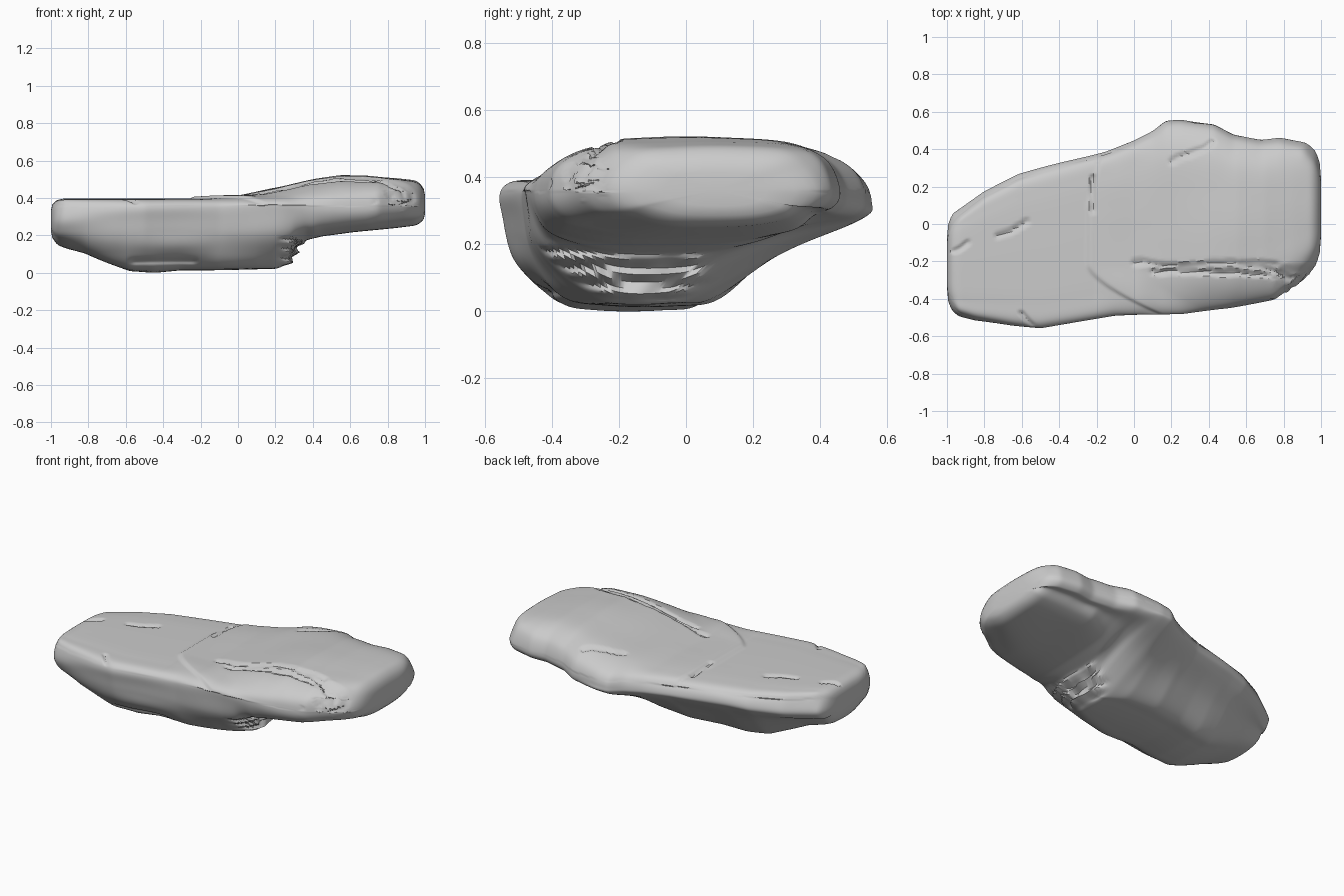
import bpy, bmesh, math
from mathutils import Vector, noise

if "Cube" in bpy.data.objects:
    bpy.data.objects.remove(bpy.data.objects["Cube"])

# Longitudinal profiles, each a short list of (x, value)
FRONT = [(-1, -.41), (-.98, -.45), (-.94, -.485), (-.85, -.51), (-.65, -.54), (-.5, -.553), (-.3, -.52),
         (-.1, -.485), (.25, -.475), (.5, -.445), (.75, -.40), (.82, -.35), (.9, -.30), (.97, -.22), (1, -.15)]
BACK = [(-1, 0), (-.98, .05), (-.93, .085), (-.8, .18), (-.62, .27), (-.4, .33), (-.15, .395), (0, .45),
        (.1, .50), (.17, .555), (.25, .56), (.43, .54), (.53, .485), (.68, .455), (.78, .467), (.92, .44),
        (.97, .40), (1, .33)]
TOP = [(-1, .36), (-.98, .385), (-.94, .397), (-.2, .397), (0, .412), (.2, .455), (.4, .497), (.55, .52),
       (.7, .52), (.85, .505), (.95, .49), (.98, .47), (1, .44)]
BOTTOM = [(-1, .20), (-.97, .155), (-.92, .135), (-.82, .11), (-.7, .06), (-.58, .012), (-.45, .003),
          (-.3, .018), (.2, .024), (.26, .045), (.285, .07), (.31, .13), (.36, .175), (.45, .20), (.6, .22),
          (.8, .24), (.95, .255), (.98, .27), (1, .29)]
BASE_F = [(-1, -.34), (-.8, -.40), (-.5, -.36), (-.1, -.34), (.1, -.29), (.27, -.22), (.4, -.33), (.7, -.30),
          (1, -.08)]
BASE_B = [(-1, -.08), (-.8, -.05), (-.5, .02), (-.1, .09), (.1, .07), (.27, -.03), (.38, .18), (.6, .30), (1, .27)]
SHOULDER_F = [(-1, .33), (-.94, .38), (0, .385), (.3, .405), (.6, .44), (.85, .45), (1, .41)]
SHOULDER_B = [(-1, .33), (-.94, .375), (-.1, .38), (.2, .40), (.35, .42), (.6, .445), (.9, .455), (1, .41)]
WIDEST = [(-1, .28), (-.5, .31), (.2, .325), (.5, .345), (1, .365)]

# Cracks on the upper face: polylines of (x, y)
CRACKS = [
    [(-.73, -.06), (-.66, -.04), (-.57, .02)],
    [(-.96, -.14), (-.89, -.10)],
    [(0, -.20), (.25, -.22), (.5, -.20), (.68, -.22), (.88, -.29)],
    [(.1, -.25), (.4, -.25), (.72, -.27)],
    [(.58, -.20), (.76, -.21)],
    [(-.6, -.47), (-.55, -.53)],
    [(.2, .34), (.3, .38), (.42, .44)],
    [(-.22, .25), (-.22, .08)],
]


def at(profile, x):
    for (x0, v0), (x1, v1) in zip(profile, profile[1:]):
        if x <= x1:
            return v0 + (v1 - v0) * (x - x0) / (x1 - x0)
    return profile[-1][1]


def ramp(a, b, v):
    t = min(1, max(0, (v - a) / (b - a)))
    return t * t * (3 - 2 * t)


def section(x, steps):
    """Rounded closed outline of the slab at position x."""
    f, b, t, z = (at(p, x) for p in (FRONT, BACK, TOP, BOTTOM))
    bf, bb, sf, sb, w = (at(p, x) for p in (BASE_F, BASE_B, SHOULDER_F, SHOULDER_B, WIDEST))
    width = b - f
    pts = [(f + .16 * width, sf + .82 * (t - sf)), (f + .025, sf), (f, w),
           (f + .25 * (bf - f), z + .46 * (w - z)), (bf - .02, z + .025),
           (bf + .25 * (bb - bf), z), (bf + .75 * (bb - bf), z), (bb + .02, z + .02),
           (bb + .52 * (b - bb), z + .52 * (w - z)), (b - .03, w - .05), (b, w), (b - .04, sb),
           (b - .17 * width, sb + .82 * (t - sb)), (b - .4 * width, t), (f + .36 * width, t)]
    n = len(pts)
    out = []
    for i in range(n):
        p = [Vector(pts[(i + k) % n]) for k in (-1, 0, 1, 2)]
        for s in range(steps):
            u = s / steps
            out.append(.5 * (2 * p[1] + (p[2] - p[0]) * u + (2 * p[0] - 5 * p[1] + 4 * p[2] - p[3]) * u * u
                             + (3 * p[1] - p[0] - 3 * p[2] + p[3]) * u ** 3))
    return out


def crack_distance(x, y):
    best, p = 9, Vector((x, y))
    for line in CRACKS:
        for a, b in zip(line, line[1:]):
            a, b = Vector(a), Vector(b)
            d = b - a
            u = min(1, max(0, (p - a).dot(d) / d.length_squared))
            best = min(best, (p - a - d * u).length)
    return best


def weather(v):
    """Layer edge, cracks, chipped corner and gentle undulation."""
    x, y, z = v.co
    up = ramp(.35, .39, z)
    # edge of the raised upper layer
    edge = -.25 + 3 * max(0, -.22 - y) ** 1.5 + .25 * max(0, y - .1)
    v.co.z += up * .012 * (ramp(edge - .01, edge + .02, x) - ramp(edge + .02, edge + .3, x))
    # front strip dropping away
    strip = ramp(0, .15, x) * (1 - ramp(.93, .98, x))
    v.co.z -= up * strip * .014 * (1 - ramp(-.25, -.20, y))
    # cracks with a slightly wavering line
    wave = .012 * noise.noise(Vector((x * 12, y * 12, 0)))
    v.co.z -= up * .012 * (1 - ramp(.004, .022, crack_distance(x, y + wave)))
    # chipped front right corner
    chip = ramp(.7, .78, x) * (1 - ramp(.92, .97, x)) * (1 - ramp(-.25, -.18, y)) * ramp(.32, .36, z)
    if chip > 0:
        n = round(noise.noise(Vector((x * 14, y * 14, z * 24))) * 2) / 2
        v.co.y += .018 * n * chip
        v.co.z += .012 * n * chip
    # broken ledges on the step under the belly
    if .2 < x < .38 and y < .1 and z < .19:
        k = ramp(.2, .26, x) * (1 - ramp(.32, .38, x)) * (1 - ramp(0, .1, y))
        v.co.x += k * (.018 * math.sin(z * 130) + .02 * noise.noise(Vector((1, y * 12, z * 14))))
    # sides and underside undulate; flat left top stays calm
    calm = .15 if (z > .37 and x < -.2) else 1
    n = noise.noise(Vector((x * 3, y * 3, z * 9)))
    v.co.z += .006 * n * calm
    if abs(x) < .97 and z < .36:
        v.co.y += .007 * n
    # shallow ledge along the lower front
    if y < -.2 and z < .12:
        v.co.y += .02 * ramp(-.6, -.55, x) * (1 - ramp(-.25, -.2, x)) * math.exp(-((z - .06) / .015) ** 2)


# Rock slab lofted through its cross-sections
bm = bmesh.new()
xs = [-1, -.993] + [-.98 + 1.96 * i / 180 for i in range(181)] + [.993, 1]
rings = [[bm.verts.new((x, p.x, p.y)) for p in section(x, 14)] for x in xs]
for r0, r1 in zip(rings, rings[1:]):
    for i in range(len(r0)):
        j = (i + 1) % len(r0)
        bm.faces.new((r0[i], r0[j], r1[j], r1[i]))
caps = [bm.faces.new(rings[0]), bm.faces.new(rings[-1])]
bmesh.ops.poke(bm, faces=caps)
for _ in range(5):
    bmesh.ops.smooth_vert(bm, verts=bm.verts, factor=.5, use_axis_x=False, use_axis_y=True, use_axis_z=True)
for v in bm.verts:
    weather(v)
bmesh.ops.recalc_face_normals(bm, faces=bm.faces)

# Seat on the ground and centre
lo = [min(v.co[k] for v in bm.verts) for k in range(3)]
hi = [max(v.co[k] for v in bm.verts) for k in range(3)]
for v in bm.verts:
    v.co -= Vector(((lo[0] + hi[0]) / 2, (lo[1] + hi[1]) / 2, lo[2]))

mesh = bpy.data.meshes.new("rock_slab")
bm.to_mesh(mesh)
bm.free()
slab = bpy.data.objects.new("rock_slab", mesh)
bpy.context.collection.objects.link(slab)
bpy.context.view_layer.objects.active = slab
slab.select_set(True)
bpy.ops.object.shade_smooth_by_angle(angle=math.radians(35))
